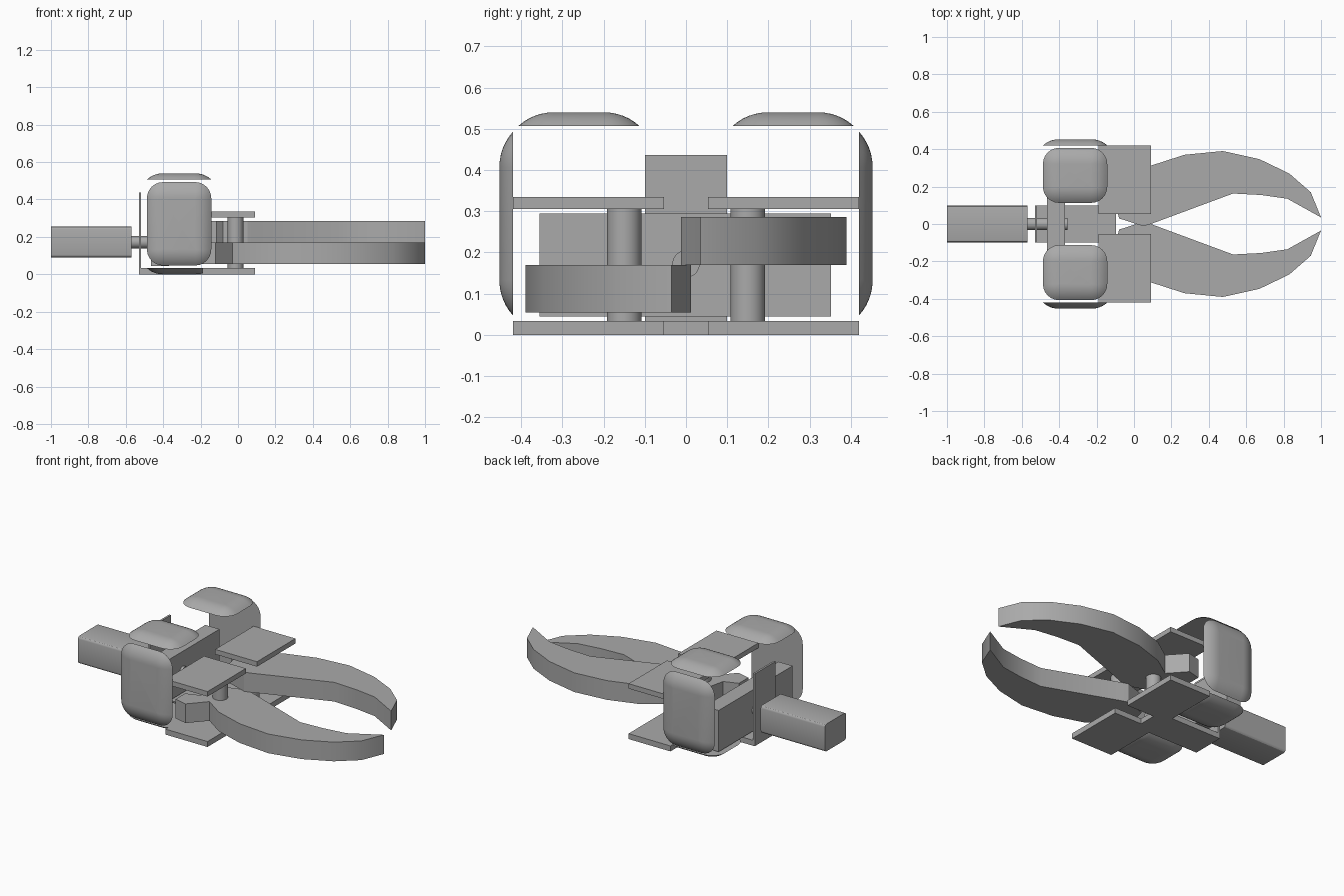
import bpy, bmesh, math
from mathutils import Matrix, Vector

cube = bpy.data.objects.get("Cube")
if cube:
    bpy.data.objects.remove(cube, do_unlink=True)

grey = bpy.data.materials.new("plain_grey")
grey.use_nodes = True
COLOUR = (0.4, 0.4, 0.4, 1)
grey.diffuse_color = COLOUR
grey.node_tree.nodes["Principled BSDF"].inputs["Base Color"].default_value = COLOUR


def finish(name, bm, smooth=False):
    bmesh.ops.recalc_face_normals(bm, faces=bm.faces)
    mesh = bpy.data.meshes.new(name)
    bm.to_mesh(mesh)
    bm.free()
    obj = bpy.data.objects.new(name, mesh)
    bpy.context.collection.objects.link(obj)
    mesh.materials.append(grey)
    if smooth:
        bpy.ops.object.select_all(action='DESELECT')
        obj.select_set(True)
        bpy.context.view_layer.objects.active = obj
        bpy.ops.object.shade_smooth_by_angle(angle=math.radians(30))
    return obj


def box(name, x, y, z, bevel=0):
    """Box between (min, max) pairs; bevel rounds the edges along x."""
    bm = bmesh.new()
    bmesh.ops.create_cube(bm, size=1)
    for v in bm.verts:
        v.co = [(a + b) / 2 + c * (b - a) for (a, b), c in zip((x, y, z), v.co)]
    if bevel:
        edges = [e for e in bm.edges if abs(e.verts[0].co.x - e.verts[1].co.x) > 0.01]
        bmesh.ops.bevel(bm, geom=edges, offset=bevel, segments=3, affect='EDGES', profile=0.5)
    return finish(name, bm, bevel > 0)


def cylinder(name, centre, radius, length, axis='Z'):
    bm = bmesh.new()
    turn = Matrix.Rotation(math.pi / 2, 4, 'Y') if axis == 'X' else Matrix()
    bmesh.ops.create_cone(bm, cap_ends=True, segments=32, radius1=radius, radius2=radius,
                          depth=length, matrix=Matrix.Translation(centre) @ turn)
    return finish(name, bm, True)


def prism(name, outline, z0, z1):
    bm = bmesh.new()
    face = bm.faces.new([bm.verts.new((x, y, z0)) for x, y in outline])
    new = bmesh.ops.extrude_face_region(bm, geom=[face])["geom"]
    bmesh.ops.translate(bm, vec=(0, 0, z1 - z0),
                        verts=[g for g in new if isinstance(g, bmesh.types.BMVert)])
    return finish(name, bm, True)


def pillow(name, centre, u, v, out, half_u, half_v):
    """Domed pad with a rounded rectangular footprint, bulging along out."""
    centre, u, v, out = map(Vector, (centre, u, v, out))
    corner, radius, sweep, steps = 0.086, 0.126, math.radians(42.4), 6
    bm = bmesh.new()
    rings = []
    for i in range(steps + 1):
        a = sweep * (1 - i / steps)
        height = radius * (math.cos(a) - math.cos(sweep))
        r = corner - radius * (math.sin(sweep) - math.sin(a))
        ring = []
        for k, (sx, sy) in enumerate(((1, 1), (-1, 1), (-1, -1), (1, -1))):
            for j in range(7):
                t = math.pi / 2 * (k + j / 6)
                ring.append(bm.verts.new(
                    centre + u * (sx * (half_u - corner) + r * math.cos(t))
                    + v * (sy * (half_v - corner) + r * math.sin(t)) + out * height))
        rings.append(ring)
    for low, high in zip(rings, rings[1:]):
        for i in range(len(low)):
            j = (i + 1) % len(low)
            bm.faces.new((low[i], low[j], high[j], high[i]))
    bm.faces.new(rings[0])
    bm.faces.new(rings[-1])
    return finish(name, bm, True)


# Drive motor, shaft and mounting bracket
box("motor_body", (-1, -0.57), (-0.1, 0.1), (0.09, 0.255), 0.015)
cylinder("drive_shaft", (-0.463, 0, 0.172), 0.033, 0.216, 'X')
box("bracket_back_plate", (-0.53, -0.518), (-0.1, 0.1), (0, 0.437))
box("bracket_base_plate", (-0.53, -0.095), (-0.1, 0.1), (0, 0.033))
box("cross_block", (-0.465, -0.37), (-0.355, 0.352), (0.045, 0.295))

# Jaw outline for the +y side: outer edge, inner edge, then rear lever
JAW = [(1, 0.035), (0.945, 0.17), (0.83, 0.27), (0.67, 0.347), (0.475, 0.39),
       (0.27, 0.37), (0.09, 0.312), (-0.03, 0.23), (-0.12, 0.33), (-0.2, 0.31),
       (-0.2, 0.22), (-0.115, 0.19), (-0.08, 0.03), (0.05, -0.012), (0.09, 0),
       (0.53, 0.163), (0.68, 0.155), (0.82, 0.135)]

for side, s in (("left", 1), ("right", -1)):
    span = sorted((s * 0.053, s * 0.42))
    box("lower_jaw_plate_" + side, (-0.19, 0.09), span, (0, 0.033))
    box("upper_jaw_plate_" + side, (-0.19, 0.09), span, (0.305, 0.335))
    cylinder("pivot_post_" + side, (-0.013, s * 0.15, 0.17), 0.042, 0.28)
    bottom = 0.17 if s > 0 else 0.054
    prism("jaw_" + side, [(x, s * y) for x, y in JAW], bottom, bottom + 0.116)

    # Domed pads around the cross block
    pillow("side_pad_" + side, (-0.315, s * 0.42, 0.27),
           (1, 0, 0), (0, 0, 1), (0, s, 0), 0.172, 0.223)
    for level, z, up in (("top", 0.507, 1), ("bottom", 0.033, -1)):
        pillow(level + "_pad_" + side, (-0.315, s * 0.26, z),
               (1, 0, 0), (0, 1, 0), (0, 0, up), 0.172, 0.147)
